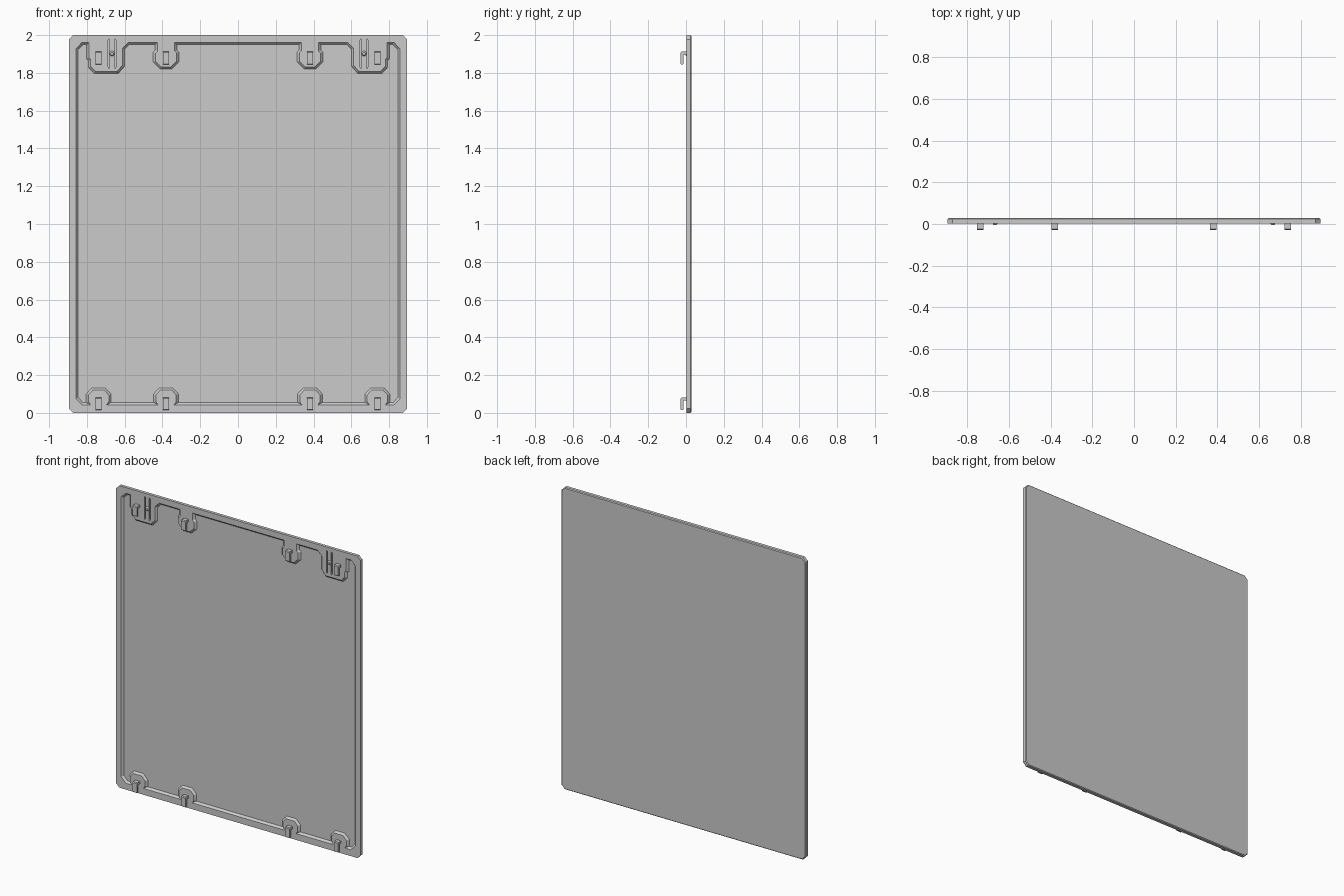
import bpy, bmesh
from mathutils import Vector

if "Cube" in bpy.data.objects:
    bpy.data.objects.remove(bpy.data.objects["Cube"])

FRONT, BACK, DEPTH, SLOPE = 0.003, 0.028, 0.013, 0.012


def offset(pts, d):
    """Move a counter-clockwise outline inward by d with mitred corners."""
    out = []
    for i, p in enumerate(pts):
        a, p, b = Vector(pts[i - 1]), Vector(p), Vector(pts[(i + 1) % len(pts)])
        u, v = (p - a).normalized(), (b - p).normalized()
        n1, n2 = Vector((-u.y, u.x)), Vector((-v.y, v.x))
        out.append(p + (n1 + n2) * d / (1 + n1.dot(n2)))
    return out


def loft(name, rings):
    """Closed solid through rings of 3D points."""
    bm = bmesh.new()
    loops = [[bm.verts.new(p) for p in r] for r in rings]
    n = len(loops[0])
    for a, b in zip(loops, loops[1:]):
        for i in range(n):
            j = (i + 1) % n
            bm.faces.new((a[i], a[j], b[j], b[i]))
    bm.faces.new(loops[0])
    bm.faces.new(loops[-1][::-1])
    bmesh.ops.recalc_face_normals(bm, faces=bm.faces)
    me = bpy.data.meshes.new(name)
    bm.to_mesh(me)
    bm.free()
    ob = bpy.data.objects.new(name, me)
    bpy.context.collection.objects.link(ob)
    return ob


def ring(pts, y):
    return [(p[0], y, p[1]) for p in pts]


def cut(target, cutter):
    cutter.hide_render = True
    m = target.modifiers.new("cut", 'BOOLEAN')
    m.operation, m.solver, m.object = 'DIFFERENCE', 'EXACT', cutter
    bpy.context.view_layer.objects.active = target
    bpy.ops.object.modifier_apply(modifier=m.name)
    bpy.data.objects.remove(cutter)


# door panel with chamfered corners and a softened back edge
W, H, C = 0.895, 2.0, 0.023
outline = [(W, C), (W, H - C), (W - C, H), (C - W, H),
           (-W, H - C), (-W, C), (C - W, 0), (W - C, 0)]
panel = loft("panel", [ring(outline, FRONT), ring(outline, BACK - 0.005),
                       ring(offset(outline, 0.005), BACK)])

# recess outline, left half from top centre down to bottom centre
half = [(-0.335, 1.962), (-0.335, 1.915), (-0.325, 1.905), (-0.325, 1.862),
        (-0.355, 1.832), (-0.407, 1.832), (-0.437, 1.862), (-0.437, 1.905),
        (-0.427, 1.915), (-0.427, 1.962), (-0.58, 1.962), (-0.612, 1.93),
        (-0.612, 1.84), (-0.64, 1.808), (-0.755, 1.808), (-0.78, 1.834),
        (-0.78, 1.87), (-0.79, 1.88), (-0.79, 1.962), (-0.825, 1.962),
        (-0.858, 1.928), (-0.858, 0.076), (-0.825, 0.042)]
arch = [(-0.042, 0.042), (-0.054, 0.06), (-0.054, 0.095), (-0.03, 0.121)]
arch += [(-x, z) for x, z in reversed(arch)]
for cx in (-0.738, -0.381):
    half += [(cx + x, z) for x, z in arch]
rim = half + [(-x, z) for x, z in reversed(half)]
cut(panel, loft("recess_cutter", [
    ring(offset(rim, -0.001), FRONT - 0.001 * DEPTH / SLOPE),
    ring(offset(rim, SLOPE), FRONT + DEPTH)]))

# pairs of narrow pointed slits forming the spring tongues
for s in (-1, 1):
    for cx in (0.65, 0.684):
        x = s * cx
        slit = [(x, 1.823), (x + 0.005, 1.835), (x + 0.005, 1.968),
                (x, 1.98), (x - 0.005, 1.968), (x - 0.005, 1.835)]
        cut(panel, loft("slit_cutter", [ring(slit, FRONT - 0.01),
                                        ring(slit, FRONT + DEPTH)]))
    # latch bump on each tongue
    x = s * 0.667
    rings = []
    for r, y in ((0.013, FRONT + 0.004), (0.013, FRONT), (0.007, FRONT - 0.007)):
        rings.append([(x + a * r, y, 1.902 + b * r) for a, b in
                      ((1, -.5), (1, .5), (.5, 1), (-.5, 1),
                       (-1, .5), (-1, -.5), (-.5, -1), (.5, -1))])
    loft("latch_bump", rings)

# downward mounting hooks, side profile (y, z) relative to the hook bottom
hook = [(FRONT + 0.004, 0.05), (FRONT + 0.004, 0.067), (-0.023, 0.067),
        (-0.028, 0.062), (-0.028, 0.003), (-0.025, 0), (-0.017, 0),
        (-0.014, 0.004), (-0.014, 0.05)]
for z in (0.015, 1.845):
    for cx in (-0.738, -0.381, 0.381, 0.738):
        loft("mounting_hook", [[(cx + dx, y, z + dz) for y, dz in hook]
                               for dx in (-0.016, 0.016)])
